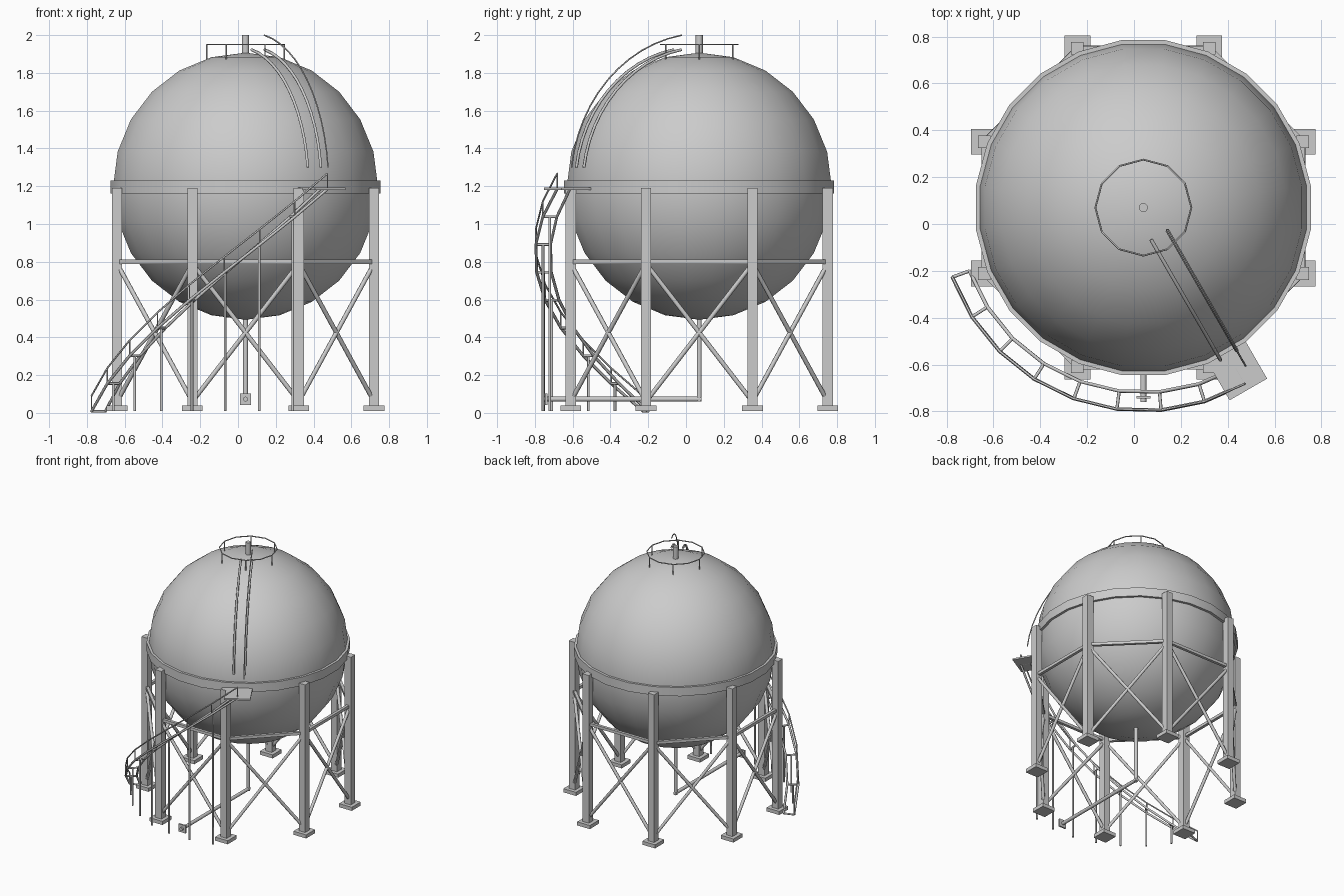
import bpy, math
from math import sin, cos, radians, pi
from mathutils import Vector, Matrix

if "Cube" in bpy.data.objects:
    bpy.data.objects.remove(bpy.data.objects["Cube"])

C = Vector((0.04, 0.07, 0))
R = 0.707


def polar(r, deg, z):
    return C + Vector((r * cos(radians(deg)), r * sin(radians(deg)), z))


def box(name, loc, size, rot=0):
    bpy.ops.mesh.primitive_cube_add(size=1, location=loc, rotation=(0, 0, rot))
    o = bpy.context.object
    o.name = name
    o.scale = size
    return o


def rod(name, a, b, r, sides=8):
    d = b - a
    bpy.ops.mesh.primitive_cylinder_add(vertices=sides, radius=r, depth=d.length, location=(a + b) / 2)
    o = bpy.context.object
    o.name = name
    o.rotation_euler = d.to_track_quat('Z', 'Y').to_euler()
    if sides > 4:
        bpy.ops.object.shade_smooth_by_angle(angle=radians(50))
    return o


def beam(name, a, b, w):
    # square bar with flat sides upright
    o = rod(name, a, b, w * 0.7071, 4)
    o.data.transform(Matrix.Rotation(pi / 4, 4, 'Z'))
    return o


def tube(name, pts, r, closed=False):
    cu = bpy.data.curves.new(name, 'CURVE')
    cu.dimensions = '3D'
    cu.bevel_depth = r
    cu.bevel_resolution = 1
    cu.use_fill_caps = True
    s = cu.splines.new('POLY')
    s.points.add(len(pts) - 1)
    for p, q in zip(s.points, pts):
        p.co = (*q, 1)
    s.use_cyclic_u = closed
    o = bpy.data.objects.new(name, cu)
    bpy.context.collection.objects.link(o)
    return o


# Tank shell and equator band
bpy.ops.mesh.primitive_uv_sphere_add(segments=24, ring_count=12, radius=R,
                                     location=C + Vector((0, 0, 1.2)), rotation=(0, 0, radians(7.5)))
bpy.context.object.name = "tank_sphere"
bpy.ops.object.shade_smooth()
bpy.ops.mesh.primitive_cylinder_add(vertices=24, radius=0.721, depth=0.068,
                                    location=C + Vector((0, 0, 1.196)), rotation=(0, 0, radians(7.5)))
bpy.context.object.name = "equator_band"
bpy.ops.object.shade_smooth_by_angle(angle=radians(30))

# Columns, footings, and bracing between neighbouring columns
RC = 0.736
for i in range(8):
    a, b = 22.5 + 45 * i, 67.5 + 45 * i
    box("column", polar(RC, a, 0.605), (0.054, 0.054, 1.17))
    box("footing", polar(RC, a, 0.024), (0.11, 0.11, 0.028))
    beam("horizontal_brace", polar(RC, a, 0.8), polar(RC, b, 0.8), 0.022)
    rod("cross_brace", polar(RC, a, 0.79), polar(RC, b, 0.06), 0.012)
    rod("cross_brace", polar(RC, a, 0.06), polar(RC, b, 0.79), 0.012)

# Bottom outlet pipe with flange
rod("outlet_drop", C + Vector((0, 0, 0.06)), C + Vector((0, 0, 0.51)), 0.013, 12)
rod("outlet_run", C + Vector((0, 0.012, 0.073)), Vector((0.04, -0.76, 0.073)), 0.013, 12)
box("outlet_flange", (0.04, -0.74, 0.073), (0.06, 0.012, 0.06))

# Top vent and guard rail
rod("top_vent", C + Vector((0, 0, 1.88)), C + Vector((0, 0, 2.0)), 0.019, 12)
tube("top_guard_rail", [polar(0.205, 30 * i, 1.95) for i in range(12)], 0.004, True)
for i in range(6):
    rod("guard_post", polar(0.205, 60 * i, 1.87), polar(0.205, 60 * i, 1.95), 0.004, 6)


# Curved ladder rails over the shell, with one raised handrail
def arc(r, side, lo, hi):
    off = Vector((cos(radians(30)), sin(radians(30)), 0)) * side
    out = []
    for k in range(13):
        e = radians(lo + (hi - lo) * k / 12)
        out.append(polar(r * cos(e), -60, 1.2 + r * sin(e)) + off)
    return out


for side in (-0.04, 0.04):
    tube("ladder_rail", arc(0.735, side, 7.8, 79.5), 0.008)
tube("ladder_handrail", arc(0.81, 0.04, 7.1, 80.8), 0.004)

# Landing
box("landing", polar(0.804, -60, 1.186), (0.185, 0.185, 0.012), radians(30))

# Spiral stair: stringers, treads, handrail and ground supports
N = 8
steps = [(200 + 12.5 * k, 0.008 + 1.178 * k / N) for k in range(N + 1)]
RI, RO, RM = 0.79, 0.868, 0.83
for name, r in (("inner_stringer", RI), ("outer_stringer", RO)):
    tube(name, [polar(r, a, z) for a, z in steps], 0.008)
tube("stair_handrail", [polar(RO, a, z + 0.082) for a, z in steps], 0.005)
for k, (a, z) in enumerate(steps):
    rod("stair_tread", polar(RI, a, z), polar(RO, a, z), 0.007)
    rod("stair_rail_post", polar(RO, a, z), polar(RO, a, z + 0.082), 0.004, 6)
    if 0 < k < N:
        rod("stair_support", polar(RM, a, 0.01), polar(RM, a, z), 0.007)
